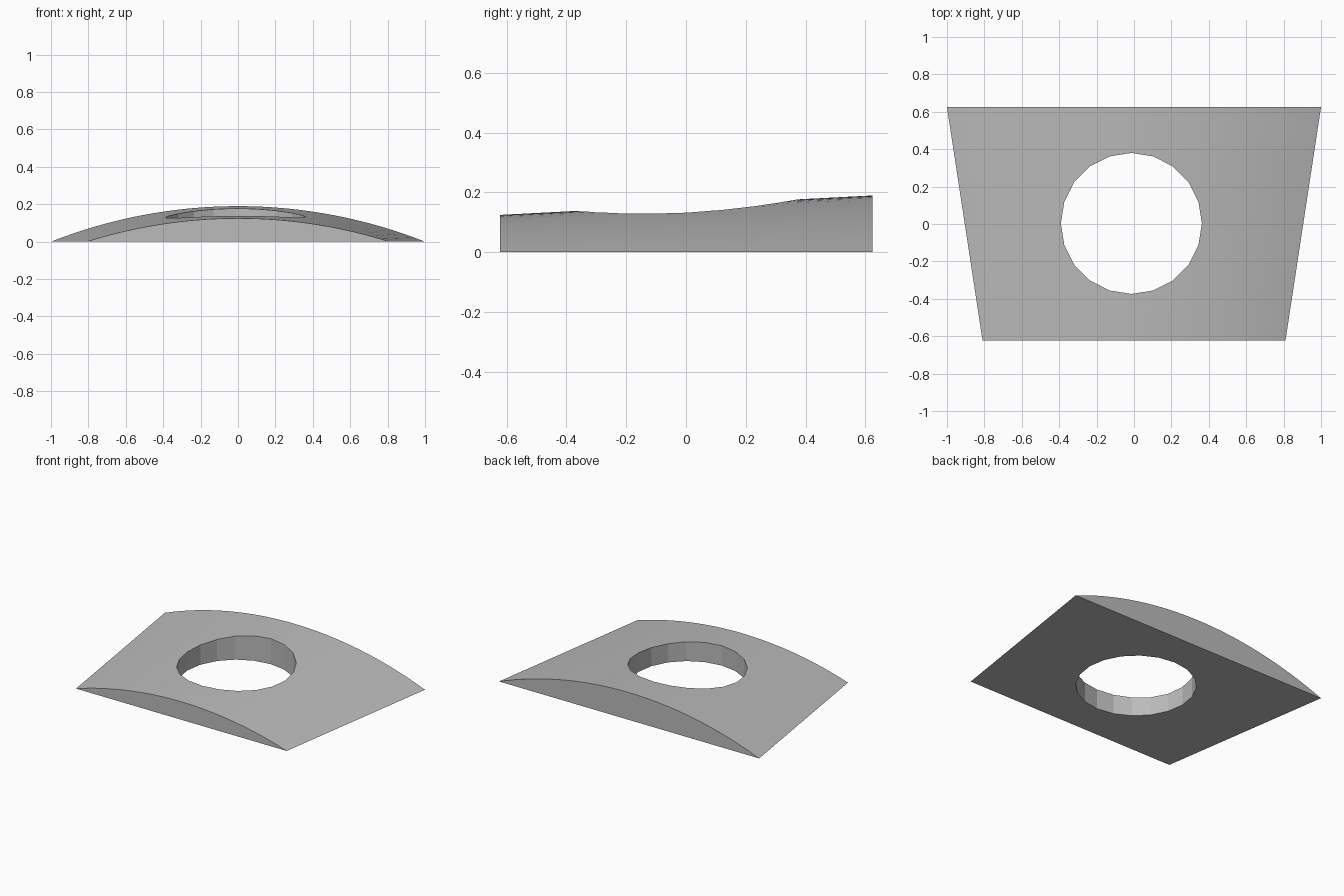
import bpy, bmesh, math

if "Cube" in bpy.data.objects:
    bpy.data.objects.remove(bpy.data.objects["Cube"], do_unlink=True)

SEGMENTS = 32

# Single grey material
grey = bpy.data.materials.new("mid_grey")
grey.use_nodes = True
colour = (0.5, 0.5, 0.5, 1)
grey.diffuse_color = colour
grey.node_tree.nodes["Principled BSDF"].inputs["Base Color"].default_value = colour


def arc(bm, half_width, rise, y):
    """Circular arc standing on the ground, from left to right."""
    radius = (half_width ** 2 + rise ** 2) / (2 * rise)
    sweep = math.asin(half_width / radius)
    verts = []
    for i in range(SEGMENTS + 1):
        a = sweep * (2 * i / SEGMENTS - 1)
        z = max(0, rise - radius * (1 - math.cos(a)))
        verts.append(bm.verts.new((radius * math.sin(a), y, z)))
    return verts


# Arched plate: lofted between a narrow front arc and a wide back arc
bm = bmesh.new()
front = arc(bm, 0.81, 0.125, -0.622)
back = arc(bm, 1.0, 0.19, 0.625)
for i in range(SEGMENTS):
    bm.faces.new((front[i], front[i + 1], back[i + 1], back[i]))
bm.faces.new(front)
bm.faces.new(back)
bm.faces.new((front[0], back[0], back[-1], front[-1]))
bmesh.ops.recalc_face_normals(bm, faces=bm.faces)
mesh = bpy.data.meshes.new("arched_plate")
bm.to_mesh(mesh)
bm.free()
plate = bpy.data.objects.new("arched_plate", mesh)
bpy.context.collection.objects.link(plate)
mesh.materials.append(grey)

# Round hole straight through the plate
bpy.ops.mesh.primitive_cylinder_add(vertices=20, radius=0.377, depth=1,
                                    location=(-0.014, 0.003, 0))
cutter = bpy.context.object
cutter.name = "hole_cutter"
cutter.data.materials.append(grey)
cut = plate.modifiers.new("hole", 'BOOLEAN')
cut.operation = 'DIFFERENCE'
cut.solver = 'EXACT'
cut.object = cutter

bpy.ops.object.select_all(action='DESELECT')
plate.select_set(True)
bpy.context.view_layer.objects.active = plate
bpy.ops.object.modifier_apply(modifier=cut.name)
bpy.data.objects.remove(cutter, do_unlink=True)

# Smooth arch, faceted hole wall
bpy.ops.object.shade_smooth_by_angle(angle=math.radians(8))
